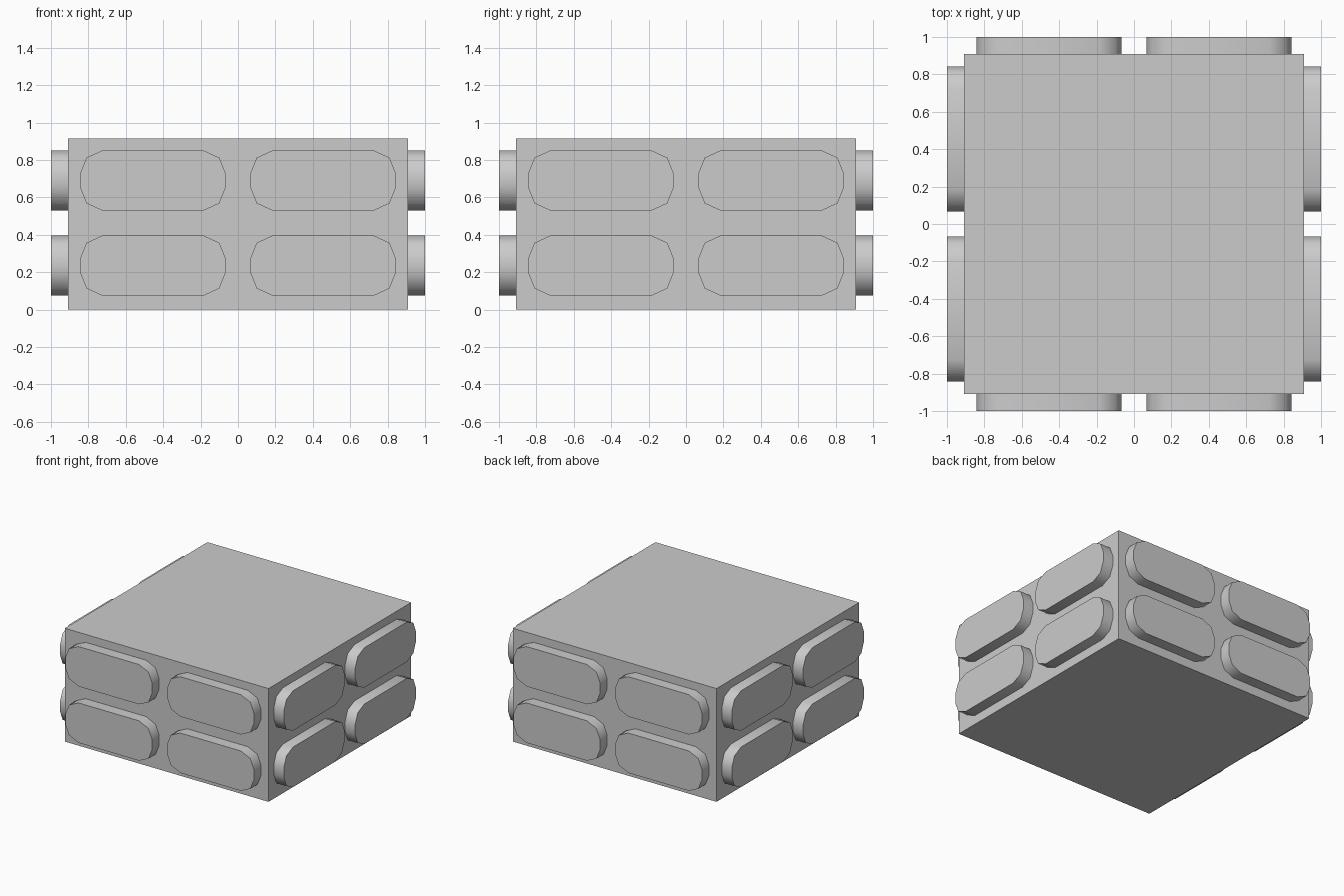
import bpy, bmesh, math
from mathutils import Matrix, Vector

if "Cube" in bpy.data.objects:
    bpy.data.objects.remove(bpy.data.objects["Cube"])

HALF, HEIGHT = 0.91, 0.915


def make_object(name, bm, smooth=False):
    bmesh.ops.recalc_face_normals(bm, faces=bm.faces)
    mesh = bpy.data.meshes.new(name)
    bm.to_mesh(mesh)
    bm.free()
    obj = bpy.data.objects.new(name, mesh)
    bpy.context.collection.objects.link(obj)
    if smooth:
        bpy.ops.object.select_all(action='DESELECT')
        obj.select_set(True)
        bpy.context.view_layer.objects.active = obj
        bpy.ops.object.shade_smooth_by_angle(angle=math.radians(45))
    return obj


# Central block
bm = bmesh.new()
bmesh.ops.create_cube(bm, size=1, matrix=Matrix.Translation((0, 0, HEIGHT / 2))
                      @ Matrix.Diagonal((2 * HALF, 2 * HALF, HEIGHT, 1)))
make_object("block", bm)

# Twelve-sided rounded pad outline, from one mirrored quarter
quarter = [(0.388, 0.04), (0.355, 0.122), (0.27, 0.161)]
right = [(x, -z) for x, z in reversed(quarter)] + quarter
outline = right + [(-x, -z) for x, z in right]


def pad(name, cx, cz, turn):
    bm = bmesh.new()
    verts = [bm.verts.new((cx + x, -HALF + 0.01, cz + z)) for x, z in outline]
    face = bm.faces.new(verts)
    ext = bmesh.ops.extrude_face_region(bm, geom=[face], use_keep_orig=True)
    moved = [g for g in ext["geom"] if isinstance(g, bmesh.types.BMVert)]
    bmesh.ops.translate(bm, verts=moved, vec=Vector((0, -1 + HALF - 0.01, 0)))
    bmesh.ops.rotate(bm, verts=bm.verts, cent=(0, 0, 0),
                     matrix=Matrix.Rotation(turn, 3, 'Z'))
    make_object(name, bm, smooth=True)


# Two rows of two pads on each of the four sides
for i, side in enumerate(("front", "right", "back", "left")):
    for row, cz in (("lower", 0.235), ("upper", 0.69)):
        for n, cx in enumerate((-0.455, 0.455), 1):
            pad(f"{side}_{row}_pad_{n}", cx, cz, i * math.pi / 2)
